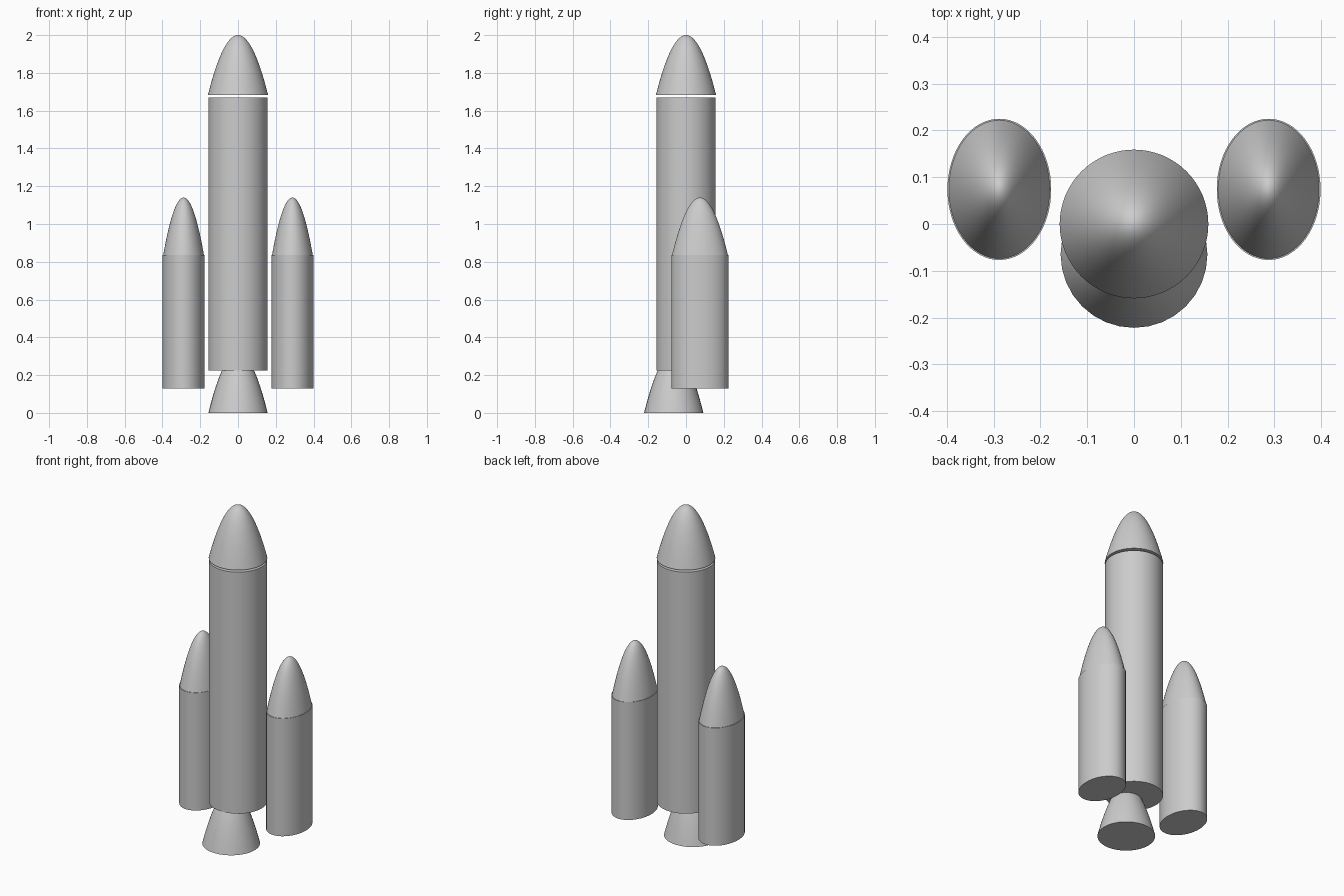
import bpy
import math

cube = bpy.data.objects.get("Cube")
if cube:
    bpy.data.objects.remove(cube, do_unlink=True)

grey = bpy.data.materials.new("plain grey")
grey.use_nodes = True
colour = (0.6, 0.6, 0.6, 1)
grey.diffuse_color = colour
grey.node_tree.nodes["Principled BSDF"].inputs["Base Color"].default_value = colour


def lathe(name, profile, centre, scale=(1, 1), sides=64):
    """Spin a (radius, z) profile into a closed solid; radius 0 ends in a point."""
    verts, rings, faces = [], [], []
    for r, z in profile:
        count = sides if r > 0 else 1
        rings.append(range(len(verts), len(verts) + count))
        for i in range(count):
            a = math.tau * i / sides
            verts.append((r * scale[0] * math.cos(a), r * scale[1] * math.sin(a), z))
    for low, high in zip(rings, rings[1:]):
        for i in range(sides):
            j = (i + 1) % sides
            if len(high) == 1:
                faces.append((low[i], low[j], high[0]))
            else:
                faces.append((low[i], low[j], high[j], high[i]))
    faces.append(tuple(reversed(rings[0])))
    if len(rings[-1]) > 1:
        faces.append(tuple(rings[-1]))
    mesh = bpy.data.meshes.new(name)
    mesh.from_pydata(verts, [], faces)
    mesh.materials.append(grey)
    obj = bpy.data.objects.new(name, mesh)
    obj.location = (centre[0], centre[1], 0)
    bpy.context.collection.objects.link(obj)
    bpy.ops.object.select_all(action="DESELECT")
    obj.select_set(True)
    bpy.context.view_layer.objects.active = obj
    bpy.ops.object.shade_smooth_by_angle(angle=math.radians(35))
    return obj


def tube(radius, bottom, top):
    return [(radius, bottom), (radius, top)]


def paraboloid(radius, bottom, top, steps=20):
    """Rounded nose profile, with rings closer together near the tip."""
    return [(radius * (1 - i / steps),
             top - (top - bottom) * (1 - i / steps) ** 2) for i in range(steps + 1)]


# Central stage, with a nose floating just above it
lathe("main_body", tube(0.157, 0.225, 1.671), (0, 0))
lathe("main_nose", paraboloid(0.159, 1.684, 2.0), (0, 0))

# Engine bell, set forward under the body
lathe("engine_bell", paraboloid(0.157, 0, 0.317), (0, -0.065), sides=32)

# Oval side boosters
for side, x in (("left", 0.288), ("right", -0.288)):
    lathe(side + "_booster_body", tube(1, 0.13, 0.835), (x, 0.074), (0.111, 0.151))
    lathe(side + "_booster_nose", paraboloid(1, 0.835, 1.14), (x, 0.074), (0.108, 0.148))
